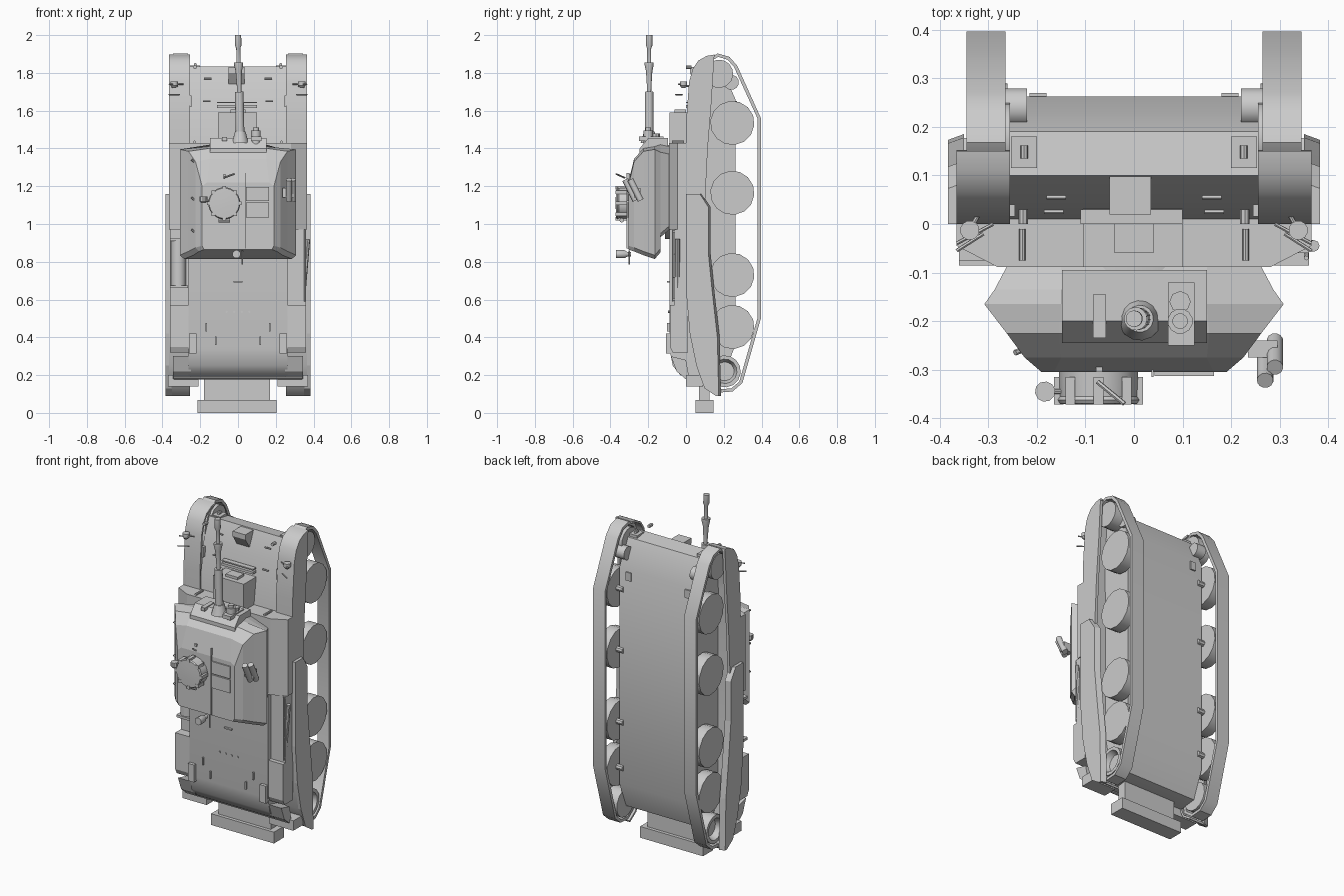
import bpy, bmesh, math
from mathutils import Vector

def finish(name, bm, smooth=False):
    bmesh.ops.recalc_face_normals(bm, faces=bm.faces)
    me = bpy.data.meshes.new(name)
    bm.to_mesh(me)
    bm.free()
    ob = bpy.data.objects.new(name, me)
    bpy.context.collection.objects.link(ob)
    if smooth:
        bpy.ops.object.select_all(action='DESELECT')
        ob.select_set(True)
        bpy.context.view_layer.objects.active = ob
        bpy.ops.object.shade_smooth_by_angle(angle=math.radians(35))
    return ob

def loft(name, rings, caps=True, loop=False, smooth=False):
    bm = bmesh.new()
    vs = [[bm.verts.new(p) for p in r] for r in rings]
    n = len(vs[0])
    for a, b in zip(vs, vs[1:] + ([vs[0]] if loop else [])):
        for i in range(n):
            bm.faces.new((a[i], a[(i + 1) % n], b[(i + 1) % n], b[i]))
    if caps and not loop:
        bm.faces.new(vs[0])
        bm.faces.new(vs[-1])
    return finish(name, bm, smooth)

def prism(name, yz, x0, x1, smooth=False):
    return loft(name, [[(x, y, z) for y, z in yz] for x in (x0, x1)], smooth=smooth)

def box(name, x0, x1, y0, y1, z0, z1):
    return prism(name, [(y0, z0), (y1, z0), (y1, z1), (y0, z1)], x0, x1)

def lathe(name, p, axis, steps, n=12):
    # steps: (distance along axis, radius)
    a = Vector(axis).normalized()
    u = a.orthogonal().normalized()
    v = a.cross(u)
    rings = [[Vector(p) + a * d + (u * math.cos(t) + v * math.sin(t)) * r
              for t in [2 * math.pi * i / n for i in range(n)]] for d, r in steps]
    return loft(name, rings, smooth=True)

def rod(name, p, q, r, n=8):
    d = Vector(q) - Vector(p)
    return lathe(name, p, d, [(0, r), (d.length, r)], n)

def band(name, pts, t, x0, x1, closed=False):
    # constant-thickness strip following a yz path
    n = len(pts)
    P = [Vector(p) for p in pts]
    rings = []
    for i in range(n):
        a = P[i - 1] if closed or i else P[i]
        b = P[(i + 1) % n] if closed or i < n - 1 else P[i]
        d = (b - a).normalized()
        q = P[i] + Vector((-d.y, d.x)) * t
        rings.append([(x0, *P[i]), (x1, *P[i]), (x1, *q), (x0, *q)])
    return loft(name, rings, loop=closed, smooth=True)

def arc(cy, cz, r, a0, a1, n):
    return [(cy + r * math.cos(math.radians(a0 + (a1 - a0) * i / n)),
             cz + r * math.sin(math.radians(a0 + (a1 - a0) * i / n))) for i in range(n + 1)]

# Hull: lower tub with sloping nose and rounded tail
prism("hull", [(0.262, 0.36), (0.262, 1.66), (0.19, 1.82), (0.10, 1.835), (0.045, 1.70), (0.01, 1.43),
               (-0.088, 1.40), (-0.088, 0.34), (-0.07, 0.25), (-0.03, 0.2), (0.03, 0.18), (0.20, 0.2)], -0.262, 0.262, True)
loft("upper_hull", [[(s * x, y, z) for s, x, y in ((-1, .365, .02), (-1, .365, -.045), (-1, .28, -.089),
     (1, .28, -.089), (1, .365, -.045), (1, .365, .02))] for z in (0.97, 1.43)])
box("driver_box", -0.105, 0.1, -0.088, 0.04, 1.42, 1.59)
box("driver_box_plate", -0.04, 0.04, -0.06, 0.0, 1.58, 1.605)
prism("nose_wedge", [(0.1, 1.83), (0.02, 1.83), (0.02, 1.80), (0.06, 1.74)], -0.05, 0.035)
box("splash_rail", -0.11, 0.1, 0.0, 0.03, 1.615, 1.63)
box("splash_rail_lower", -0.11, 0.1, 0.0, 0.03, 1.64, 1.647)
box("rear_step", -0.215, 0.205, 0.05, 0.145, 0.0, 0.068)
box("rear_step_bracket", -0.18, 0.17, 0.07, 0.125, 0.06, 0.2)
rod("tail_bar", (-0.34, 0.0, 0.19), (0.34, 0.0, 0.19), 0.012)

# Running gear, both sides
wheels = (1.535, 1.165, 0.73, 0.455)
top = [(0.13, 0.16), (0.075, 0.45), (0.07, 1.6), (0.085, 1.78)]
track = [(0.378, 0.5), (0.282, 0.165), (0.24, 0.13), (0.18, 0.125)] + top + \
        [(0.12, 1.855), (0.17, 1.885), (0.22, 1.87), (0.255, 1.83), (0.378, 1.56)]
fender = [(0.17, 0.09), (0.11, 0.13), (0.055, 0.25), (0.02, 0.42), (0.0, 0.65), (0.0, 1.53), (0.016, 1.75),
          (0.035, 1.82), (0.065, 1.865), (0.11, 1.89), (0.15, 1.897)]
for s, side in ((-1, "left"), (1, "right")):
    for i, z in enumerate(wheels):
        lathe(f"{side}_wheel_{i}", (s * 0.275, 0.245, z), (s, 0, 0), [(0, 0.117), (0.066, 0.117)], 14)
        rod(f"{side}_axle_{i}", (s * 0.235, 0.26, z), (s * 0.28, 0.26, z), 0.017)
    lathe(f"{side}_sprocket", (s * 0.255, 0.175, 1.795), (s, 0, 0), [(0, 0.075), (0.085, 0.075)], 14)
    rod(f"{side}_final_drive", (s * 0.22, 0.24, 1.75), (s * 0.28, 0.24, 1.75), 0.04, 12)
    lathe(f"{side}_idler", (s * 0.26, 0.205, 0.22), (s, 0, 0),
          [(0, 0.085), (0.08, 0.085), (0.08, 0.065), (0.045, 0.05)], 14)
    band(f"{side}_track", track, 0.018, s * 0.265, s * 0.345, True)
    band(f"{side}_fender", fender, -0.012, s * 0.255, s * 0.365)
    # Skirts: thin front plate and the wider rear plate
    prism(f"{side}_front_skirt", [(0.0, 1.1)] + fender[5:] + [(0.135, 1.65), (0.115, 1.4), (0.1, 1.1)],
          s * 0.348, s * 0.365)
    edge = [(0.185, 0.09), (0.178, 0.4), (0.15, 0.65), (0.13, 0.85), (0.13, 1.09), (0.085, 1.16), (0.0, 1.16)]
    loft(f"{side}_rear_skirt", [[(x, y + (k if y > 0.08 else 0), z) for y, z in fender[:5] + edge[::-1]]
         for x, k in ((s * 0.35, 0.0), (s * 0.383, -0.012))])
    box(f"{side}_mud_flap", s * 0.21, s * 0.37, 0.0, 0.09, 0.14, 0.2)
    # Rear bins with lid latches, lamps and mirrors
    prism(f"{side}_rear_bin", [(0.01, 0.32), (0.01, 0.57), (-0.085, 0.57), (-0.085, 0.35), (-0.07, 0.32)],
          s * 0.225, s * 0.36)
    box(f"{side}_tail_lamp", s * 0.22, s * 0.26, -0.107, -0.08, 0.315, 0.42)
    prism(f"{side}_tail_guard", [(-0.08, 0.3), (0.0, 0.28), (0.02, 0.17), (0.01, 0.17), (-0.05, 0.22)],
          s * 0.25, s * 0.345)
    lathe(f"{side}_headlamp", (s * 0.338, -0.013, 1.72), (0, 0, 1), [(0, 0.01), (0.012, 0.02), (0.035, 0.02)])
    rod(f"{side}_lamp_stem", (s * 0.32, 0.02, 1.73), (s * 0.338, -0.013, 1.73), 0.005)
    rod(f"{side}_lamp_guard", (s * 0.31, -0.02, 1.685), (s * 0.365, -0.055, 1.685), 0.004, 6)
    rod(f"{side}_lamp_guard_bar", (s * 0.365, -0.04, 1.74), (s * 0.29, 0.0, 1.74), 0.004, 6)
    rod(f"{side}_marker_lamp", (s * 0.228, -0.0, 1.83), (s * 0.228, 0.03, 1.83), 0.01)
    box(f"{side}_tow_plate", s * 0.20, s * 0.253, 0.115, 0.18, 1.82, 1.838)
    rod(f"{side}_tow_hook", (s * 0.226, 0.135, 1.845), (s * 0.226, 0.162, 1.845), 0.008)
    rod(f"{side}_nose_handle", (s * 0.14, 0.055, 1.77), (s * 0.18, 0.055, 1.77), 0.005, 6)
    rod(f"{side}_glacis_handle", (s * 0.145, 0.025, 1.65), (s * 0.185, 0.025, 1.65), 0.005, 6)
    box(f"{side}_glacis_hinge", s * 0.245, s * 0.262, 0.015, 0.04, 1.62, 1.68)
    box(f"{side}_belly_hook", s * 0.18, s * 0.215, 0.255, 0.27, 1.6, 1.65)
    rod(f"{side}_hull_handle", (s * 0.23, -0.075, 1.435), (s * 0.23, -0.01, 1.435), 0.007)
    for z in (0.36, 0.43):
        x = 0.115 if z < 0.4 else 0.165
        box(f"{side}_deck_handle", s * x, s * (x + 0.007), -0.1, -0.085, z, z + 0.045)

# Stowage between the rear bins and the upper hull
box("right_side_bin", 0.255, 0.36, -0.06, 0.01, 0.57, 0.97)
for y in (-0.07, -0.022):
    rod("right_rack_rail", (0.355, y, 0.59), (0.355, y, 0.97), 0.005, 6)
for z in (0.6, 0.72, 0.84, 0.96):
    rod("right_rack_post", (0.355, -0.07, z), (0.355, -0.015, z), 0.005, 6)
rod("stowed_bar", (0.345, -0.045, 0.62), (0.37, -0.045, 0.92), 0.012)
box("left_side_shelf", -0.36, -0.255, -0.03, 0.01, 0.57, 0.97)
lathe("left_roll", (-0.315, -0.03, 0.66), (0, 0, 1), [(0, 0.04), (0.25, 0.04)], 12)
for z in (0.66, 0.91):
    box("left_roll_strap", -0.36, -0.265, -0.075, 0.0, z, z + 0.015)
box("engine_handle", -0.025, 0.025, -0.1, -0.085, 0.69, 0.698)
for x in (-0.06, -0.02, 0.02, 0.06):
    rod("deck_bolt", (x, -0.085, 0.535), (x, -0.094, 0.535), 0.006)

# Turret: faceted shell from ring to roof
def ring(y, wf, wm, wr, zr, zm, zf):
    return [(-wr, y, zr), (wr, y, zr), (wm, y, zr + 0.02), (wm, y, zm), (wf, y, zf), (-wf, y, zf), (-wm, y, zm), (-wm, y, zr + 0.02)]
loft("turret", [ring(-0.088, 0.15, 0.262, 0.24, 0.97, 1.37, 1.41), ring(-0.135, 0.15, 0.287, 0.27, 0.93, 1.38, 1.42),
     ring(-0.1351, 0.15, 0.287, 0.27, 0.85, 1.38, 1.42), ring(-0.165, 0.15, 0.308, 0.285, 0.815, 1.395, 1.41),
     ring(-0.225, 0.155, 0.262, 0.235, 0.835, 1.385, 1.40), ring(-0.275, 0.15, 0.225, 0.205, 0.855, 1.33, 1.345),
     ring(-0.305, 0.165, 0.19, 0.18, 0.865, 1.2, 1.22)])
prism("mantlet", [(-0.095, 1.36), (-0.095, 1.455), (-0.2, 1.455), (-0.245, 1.40), (-0.245, 1.34)], -0.148, 0.15)
rod("turret_ring", (0, -0.11, 1.17), (0, -0.07, 1.17), 0.25, 28)
box("sight_slot", -0.084, -0.058, -0.235, -0.145, 1.44, 1.46)

# Gun with stepped barrel and flared muzzle, plus the secondary gun
lathe("gun_collar", (0.012, -0.195, 1.43), (0.0, 0, 1), [(0, 0.045), (0.03, 0.036), (0.06, 0.028)], 14)
lathe("gun_barrel", (0.012, -0.195, 1.43), (-0.012, 0, 0.57),
      [(0, 0.023), (0.27, 0.023), (0.27, 0.011), (0.30, 0.012), (0.38, 0.017), (0.41, 0.024), (0.425, 0.024),
       (0.425, 0.011), (0.50, 0.011), (0.515, 0.017), (0.57, 0.017)], 14)
lathe("secondary_gun", (0.095, -0.2, 1.41), (0, 0, 1), [(0, 0.026), (0.085, 0.026), (0.085, 0.016), (0.1, 0.016)])
rod("secondary_gun_shroud", (0.095, -0.16, 1.42), (0.095, -0.16, 1.48), 0.022)
box("gun_slot_frame", 0.07, 0.125, -0.25, -0.12, 1.44, 1.462)

# Roof fittings: cupola, periscopes, hatch, sights
cx, cz = -0.073, 1.11
lathe("cupola", (cx, -0.295, cz), (0, -1, 0), [(0, 0.083), (0.06, 0.08), (0.067, 0.085), (0.075, 0.08), (0.077, 0.03)], 20)
for i in range(8):
    a = math.pi * i / 4
    x, z = cx + 0.082 * math.cos(a), cz + 0.082 * math.sin(a)
    box("periscope", x - 0.01, x + 0.01, -0.372, -0.315, z - 0.01, z + 0.01)
rod("cupola_hinge", (cx - 0.03, -0.34, cz - 0.09), (cx + 0.03, -0.34, cz - 0.09), 0.012)
lathe("cupola_lamp", (-0.183, -0.345, 1.11), (0, 0, 1), [(0, 0.012), (0.01, 0.021), (0.035, 0.021)], 10)
rod("lamp_arm", (-0.185, -0.345, 1.125), (-0.14, -0.345, 1.125), 0.005)
rod("cupola_lever", (-0.075, -0.325, 1.245), (-0.02, -0.37, 1.265), 0.005, 6)
box("gunner_hatch_front", 0.042, 0.165, -0.313, -0.3, 1.122, 1.195)
box("gunner_hatch_rear", 0.042, 0.165, -0.313, -0.3, 1.035, 1.115)
box("roof_seam", 0.036, 0.04, -0.315, -0.3, 0.87, 1.27)
box("roof_sight", -0.078, -0.065, -0.305, -0.27, 1.25, 1.265)
lathe("rear_lamp", (-0.008, -0.37, 0.84), (0, 1, 0), [(0, 0.022), (0.045, 0.022), (0.06, 0.012), (0.08, 0.012)])
rod("rear_aerial_stub", (0.022, -0.3, 0.785), (0.022, -0.3, 0.86), 0.004, 6)

# Smoke dischargers on the right cheek, brackets on the left
for x, y in ((0.27, -0.312), (0.29, -0.285)):
    rod("smoke_tube", (x, y + 0.045, 1.125), (x, y - 0.01, 1.235), 0.017, 12)
box("smoke_bracket", 0.235, 0.295, -0.275, -0.24, 1.14, 1.19)
for z in (0.95, 1.12, 1.32):
    rod("left_lifting_eye", (-0.22, -0.255, z), (-0.245, -0.265, z + 0.02), 0.006, 6)
